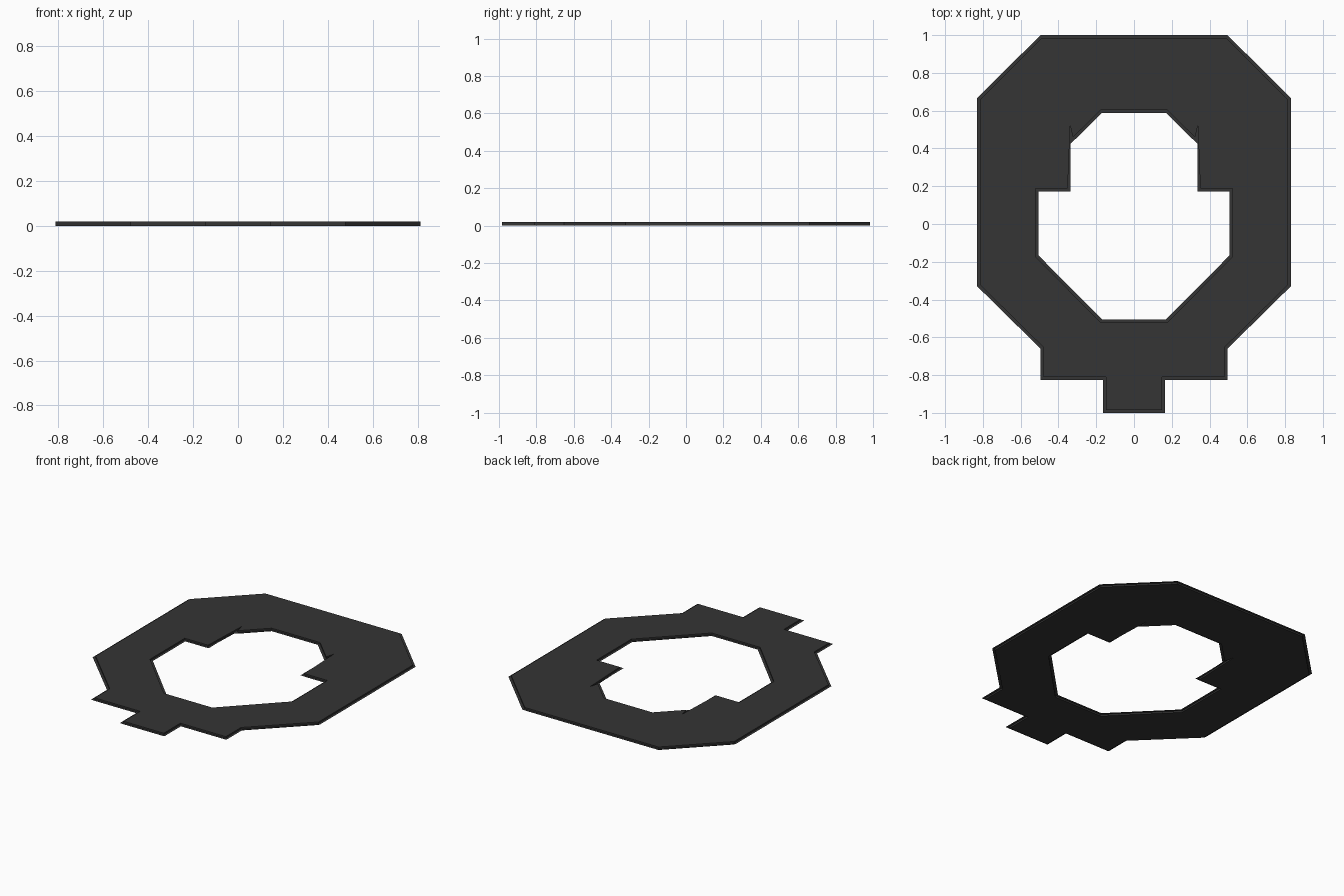
import bpy, bmesh
from mathutils import Vector

if "Cube" in bpy.data.objects:
    bpy.data.objects.remove(bpy.data.objects["Cube"])

THICK, RIM = 0.02, 0.016


def mirrored(half):
    """Clockwise closed loop from its right half, listed top to bottom."""
    return [Vector(p) for p in half] + [Vector((-x, y)) for x, y in reversed(half)]


def offset(loop, d):
    """Mitred offset; positive d moves to the right of travel."""
    out = []
    for i, p in enumerate(loop):
        a = (p - loop[i - 1]).normalized()
        b = (loop[(i + 1) % len(loop)] - p).normalized()
        na, nb = Vector((a.y, -a.x)), Vector((b.y, -b.x))
        out.append(p + (na + nb) * d / (1 + na.dot(nb)))
    return out


def finish(bm, name):
    bmesh.ops.recalc_face_normals(bm, faces=bm.faces)
    me = bpy.data.meshes.new(name)
    bm.to_mesh(me)
    bm.free()
    ob = bpy.data.objects.new(name, me)
    bpy.context.collection.objects.link(ob)
    me.materials.append(dark)
    return ob


dark = bpy.data.materials.new("dark_grey")
dark.diffuse_color = (0.035, 0.035, 0.035, 1)
dark.use_nodes = True
dark.node_tree.nodes["Principled BSDF"].inputs["Base Color"].default_value = dark.diffuse_color

# outlines of the rim: outer edge and opening
outer = mirrored([(0.495, 1), (0.83, 0.667), (0.83, -0.33), (0.495, -0.66),
                  (0.495, -0.827), (0.163, -0.827), (0.163, -1)])
hole = mirrored([(0.17, 0.588), (0.335, 0.425), (0.335, 0.173), (0.505, 0.173),
                 (0.505, -0.167), (0.17, -0.505)])
outer_wall = offset(outer, RIM)
hole_wall = offset(hole, -RIM)

# the upper opening corners have a thin pointed notch
for i, s in ((len(hole) - 2, -1), (1, 1)):
    pts = [Vector((s * 0.323, 0.458)), Vector((s * 0.338, 0.52))]
    hole_wall[i:i + 1] = pts if s > 0 else pts[::-1]
    hole.insert(i, hole[i].copy())

# plate: filled between the wall outlines, then extruded
bm = bmesh.new()
edges = []
for loop in (outer_wall, hole_wall):
    vs = [bm.verts.new((p.x, p.y, 0)) for p in loop]
    edges += [bm.edges.new((vs[i - 1], vs[i])) for i in range(len(vs))]
bmesh.ops.triangle_fill(bm, edges=edges, use_beauty=True, normal=(0, 0, 1))
ext = bmesh.ops.extrude_face_region(bm, geom=bm.faces[:], use_keep_orig=True)
bmesh.ops.translate(bm, vec=(0, 0, THICK),
                    verts=[g for g in ext["geom"] if isinstance(g, bmesh.types.BMVert)])
finish(bm, "plate")

# rim: paper-thin flange around both edges
bm = bmesh.new()
for a, b in ((outer, outer_wall), (hole, hole_wall)):
    va, vb = ([bm.verts.new((p.x, p.y, THICK / 2)) for p in l] for l in (a, b))
    for i in range(len(va)):
        bm.faces.new((va[i - 1], va[i], vb[i], vb[i - 1]))
bmesh.ops.remove_doubles(bm, verts=bm.verts, dist=1e-5)
finish(bm, "rim")
